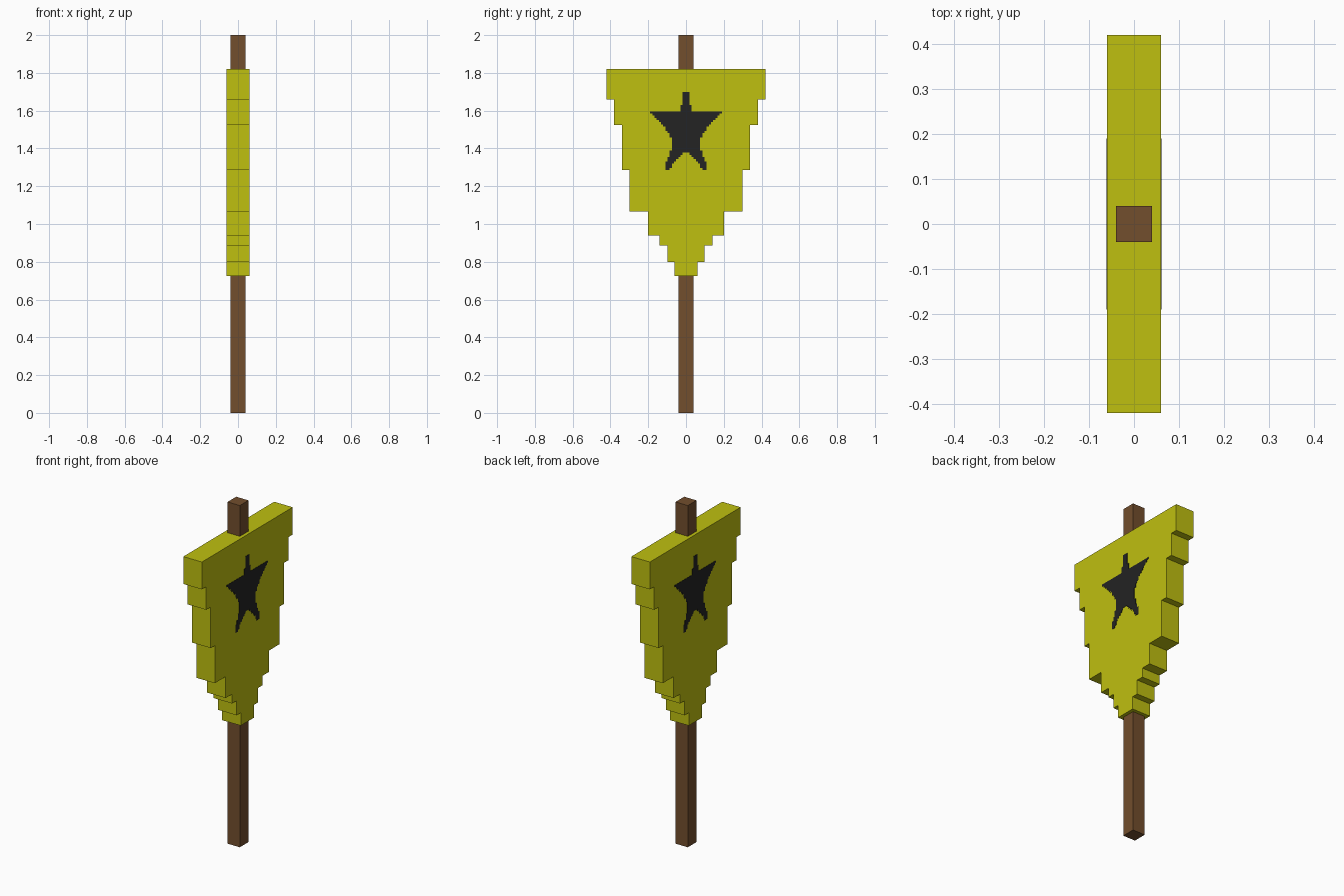
import bpy
import bmesh

cube = bpy.data.objects.get("Cube")
if cube:
    bpy.data.objects.remove(cube, do_unlink=True)


def material(name, rgb):
    m = bpy.data.materials.new(name)
    m.use_nodes = True
    m.diffuse_color = (*rgb, 1)
    m.node_tree.nodes["Principled BSDF"].inputs["Base Color"].default_value = (*rgb, 1)
    return m


yellow = material("banner yellow", (0.52, 0.525, 0.005))
brown = material("pole brown", (0.17, 0.077, 0.026))
black = material("star black", (0.017, 0.017, 0.017))


def add_object(name, bm, mat):
    bmesh.ops.recalc_face_normals(bm, faces=bm.faces)
    mesh = bpy.data.meshes.new(name)
    bm.to_mesh(mesh)
    bm.free()
    mesh.materials.append(mat)
    obj = bpy.data.objects.new(name, mesh)
    bpy.context.collection.objects.link(obj)
    return obj


def extrude_outline(bm, points, x0, x1):
    """Solid from a (y, z) outline, running from x0 to x1."""
    face = bm.faces.new([bm.verts.new((x0, y, z)) for y, z in points])
    ext = bmesh.ops.extrude_face_region(bm, geom=[face], use_keep_orig=True)
    verts = [g for g in ext["geom"] if isinstance(g, bmesh.types.BMVert)]
    bmesh.ops.translate(bm, verts=verts, vec=(x1 - x0, 0, 0))


def box_outline(y0, y1, z0, z1):
    return [(y0, z0), (y1, z0), (y1, z1), (y0, z1)]


# Square pole
bm = bmesh.new()
extrude_outline(bm, box_outline(-0.04, 0.04, 0, 2), -0.04, 0.04)
add_object("pole", bm, brown)

# Stepped banner: (half width, top, bottom) of each step
steps = [(0.42, 1.82, 1.66), (0.38, 1.66, 1.525), (0.338, 1.525, 1.285),
         (0.30, 1.285, 1.065), (0.20, 1.065, 0.94), (0.14, 0.94, 0.885),
         (0.098, 0.885, 0.80), (0.06, 0.80, 0.725)]
right_edge = [(w, z) for w, top, bottom in steps for z in (top, bottom)]
left_edge = [(-w, z) for w, z in reversed(right_edge)]
bm = bmesh.new()
extrude_outline(bm, right_edge + left_edge, -0.06, 0.06)
add_object("banner", bm, yellow)

# Star: half-width keys (z, y) of the outer edge and of the gap between the legs
outer = [(1.70, 0.012), (1.685, 0.019), (1.64, 0.019), (1.602, 0.034), (1.60, 0.19),
         (1.585, 0.187), (1.54, 0.135), (1.48, 0.09), (1.46, 0.08), (1.39, 0.08),
         (1.34, 0.10), (1.285, 0.117)]
gap = [(1.376, 0), (1.375, 0.014), (1.345, 0.05), (1.31, 0.075), (1.285, 0.092)]
CELL = 0.0115


def width_at(keys, z):
    for (za, wa), (zb, wb) in zip(keys, keys[1:]):
        if za >= z >= zb:
            return wa + (wb - wa) * (za - z) / (za - zb)
    return 0


def snap(w):
    return (round(w / CELL - 0.5) + 0.5) * CELL if w > 0 else 0


# One thin plate per pixel row, on both faces of the banner
for name, x0, x1 in (("star_left", 0.0595, 0.0615), ("star_right", -0.0615, -0.0595)):
    bm = bmesh.new()
    rows = 36
    for i in range(rows):
        top = 1.70 - i * CELL
        mid = top - CELL / 2
        w, g = snap(width_at(outer, mid)), snap(width_at(gap, mid))
        if w <= g:
            continue
        spans = [(-w, -g), (g, w)] if g > 0 else [(-w, w)]
        for y0, y1 in spans:
            extrude_outline(bm, box_outline(y0, y1, top - CELL, top), x0, x1)
    add_object(name, bm, black)
